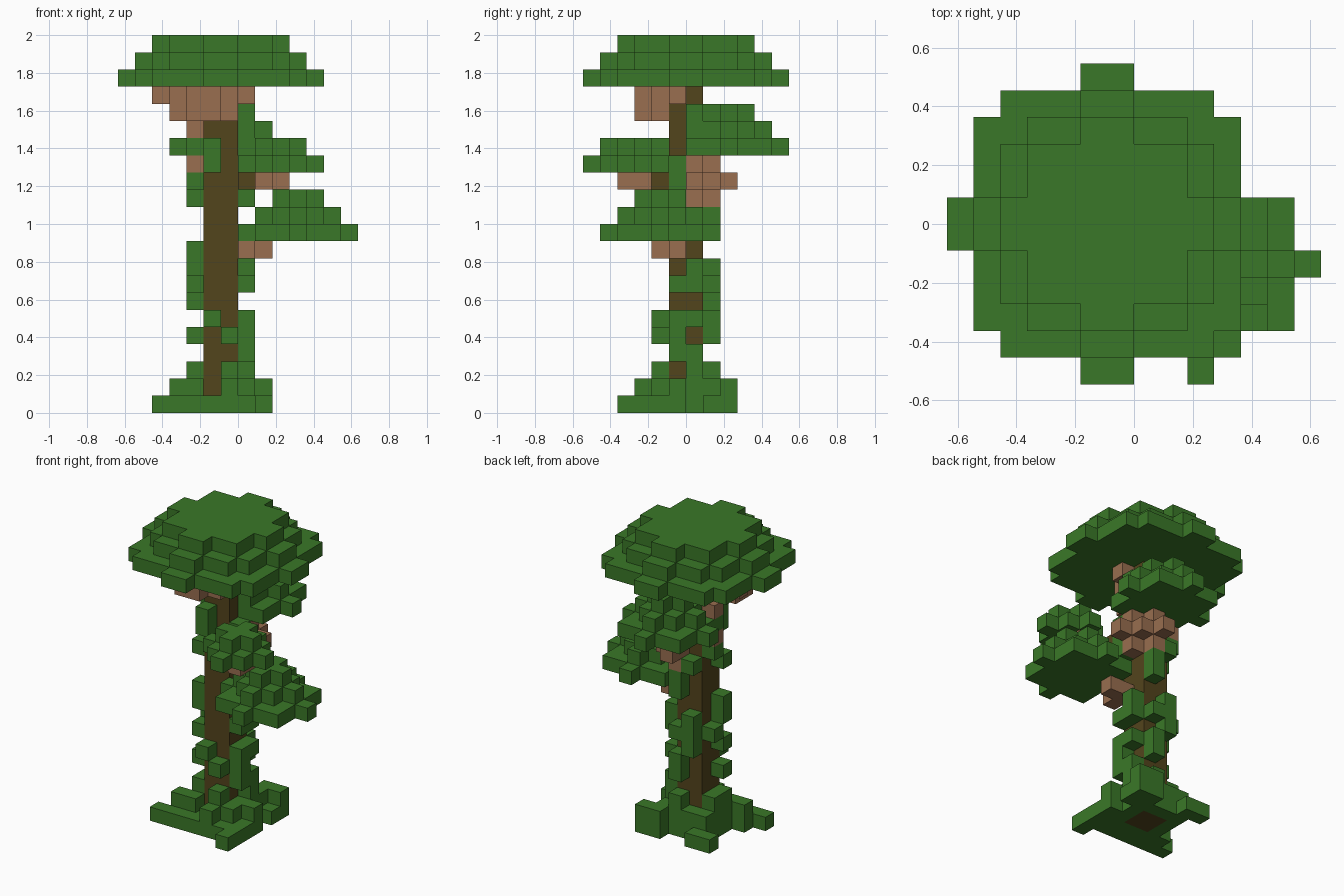
import bpy
import bmesh
from mathutils import Vector

cube = bpy.data.objects.get("Cube")
if cube:
    bpy.data.objects.remove(cube, do_unlink=True)

SIZE = 2 / 22          # edge of one block
parts = {}             # part name -> (material, set of cells)
taken = set()          # every occupied cell


def make_material(name, colour):
    mat = bpy.data.materials.new(name)
    mat.use_nodes = True
    mat.diffuse_color = (*colour, 1)
    mat.node_tree.nodes["Principled BSDF"].inputs["Base Color"].default_value = (*colour, 1)
    return mat


leaf = make_material("leaf green", (0.042, 0.187, 0.021))
bark = make_material("dark bark", (0.086, 0.058, 0.012))
wood = make_material("light wood", (0.319, 0.156, 0.080))


def add(part, mat, cells):
    """Claim the free cells for a part."""
    free = set(cells) - taken
    taken.update(free)
    parts.setdefault(part, (mat, set()))[1].update(free)


def box(x0, x1, y0, y1, z0, z1):
    """Block of cells, upper ends excluded."""
    return [(x, y, z) for x in range(x0, x1) for y in range(y0, y1) for z in range(z0, z1)]


def disc(cx, cy, z, widths, even=False):
    """Symmetric stepped disc from its half widths per row."""
    shift = 1 if even else 0
    cells = []
    for row, w in enumerate(widths):
        for y in (cy + row, cy - row - shift):
            cells += box(cx - w, cx + w + 1 - shift, y, y + 1, z, z + 1)
    return cells


def dome(part, cx, cy, z, layers, even=False):
    for step, widths in enumerate(layers):
        add(part, leaf, disc(cx, cy, z + step, widths, even))


def column(part, mat, x, y, *spans):
    """Column of blocks with gaps."""
    for low, high in spans:
        add(part, mat, box(x, x + 1, y, y + 1, low, high))


# Trunk
add("trunk", bark, box(-2, 0, -1, 1, 0, 19))
column("trunk", bark, 0, -2, (13, 14))

# Branch below the crown
for spec in [(-5, -2, 0, 1, 18, 19), (-4, 1, -1, 0, 18, 19), (-4, 0, -2, -1, 17, 19),
             (-3, -1, -3, -2, 17, 19), (-4, -2, -1, 0, 17, 18)]:
    add("crown_branch", wood, box(*spec))
column("crown_branch", wood, -3, 0, (14, 15), (16, 17))

# Branch wrapping the trunk under the rear foliage
for x, y in [(0, 0), (-1, 1)]:
    column("rear_branch", wood, x, y, (12, 15))
for x, y in [(1, 0), (0, 1), (-1, 2)]:
    column("rear_branch", wood, x, y, (13, 14))

# Branches under the front and side foliage
for x, y in [(1, -3), (2, -3), (2, -4)]:
    column("front_branch", wood, x, y, (13, 14))
for x, y in [(0, -1), (1, -1), (0, -2)]:
    column("side_branch", wood, x, y, (9, 10))

# Crown and the three smaller leaf domes
dome("crown", -1, 0, 19, [(6, 5, 5, 5, 4, 1), (5, 4, 4, 3, 1), (4, 3, 3, 1)], even=True)
small = [(3, 2, 2, 0), (2, 1, 0), (1, 0)]
dome("side_foliage", 3, -2, 10, small)
dome("rear_foliage", -1, 2, 15, small)
dome("front_foliage", 2, -4, 14, small[1:])

# Vines, by position around the trunk
vines = {
    (0, -1): [(0, 2), (3, 6), (7, 8), (12, 15)],
    (0, 0): [(0, 4), (5, 6), (7, 9), (15, 18)],
    (-1, -2): [(0, 3), (4, 5)],
    (-2, -2): [(0, 1), (5, 6), (14, 16)],
    (-3, -1): [(0, 3), (4, 5), (6, 7), (8, 10), (12, 13)],
    (-3, 0): [(0, 3), (7, 8), (13, 14)],
    (-2, 1): [(0, 2), (6, 9), (12, 13)],
    (-1, 1): [(0, 3), (4, 6), (7, 8), (10, 12)],
}
for (x, y), spans in vines.items():
    column("vines", leaf, x, y, *spans)

# Root foliage spreading over the ground
for spec in [(-5, 0, -3, -2, 0, 1), (-3, 2, -3, -1, 0, 1), (1, 2, -4, -3, 0, 1),
             (-4, -2, 2, 3, 0, 1), (1, 2, 1, 2, 0, 1)]:
    add("root_foliage", leaf, box(*spec))
for x, y in [(-4, -2), (-3, -2), (-1, -3), (0, -2), (1, -1), (0, 1), (1, 2), (0, 2), (-3, 1)]:
    column("root_foliage", leaf, x, y, (0, 2))


def build(name, mat, cells):
    """Turn cells into a mesh that keeps only the exposed block faces."""
    bm = bmesh.new()
    verts = {}

    def corner(point):
        key = tuple(round(c) for c in point)
        if key not in verts:
            verts[key] = bm.verts.new(Vector(key) * SIZE)
        return verts[key]

    axes = [Vector((1, 0, 0)), Vector((0, 1, 0)), Vector((0, 0, 1))]
    for cell in sorted(cells):
        origin = Vector(cell)
        for i, axis in enumerate(axes):
            u, v = axes[(i + 1) % 3], axes[(i + 2) % 3]
            for side in (0, 1):
                step = axis if side else -axis
                if tuple(round(c) for c in origin + step) in taken:
                    continue
                base = origin + axis * side
                loop = [base, base + u, base + u + v, base + v]
                if not side:
                    loop.reverse()
                bm.faces.new([corner(p) for p in loop])
    mesh = bpy.data.meshes.new(name)
    bm.to_mesh(mesh)
    bm.free()
    mesh.materials.append(mat)
    bpy.context.scene.collection.objects.link(bpy.data.objects.new(name, mesh))


for part_name, (mat, cells) in parts.items():
    build(part_name, mat, cells)
